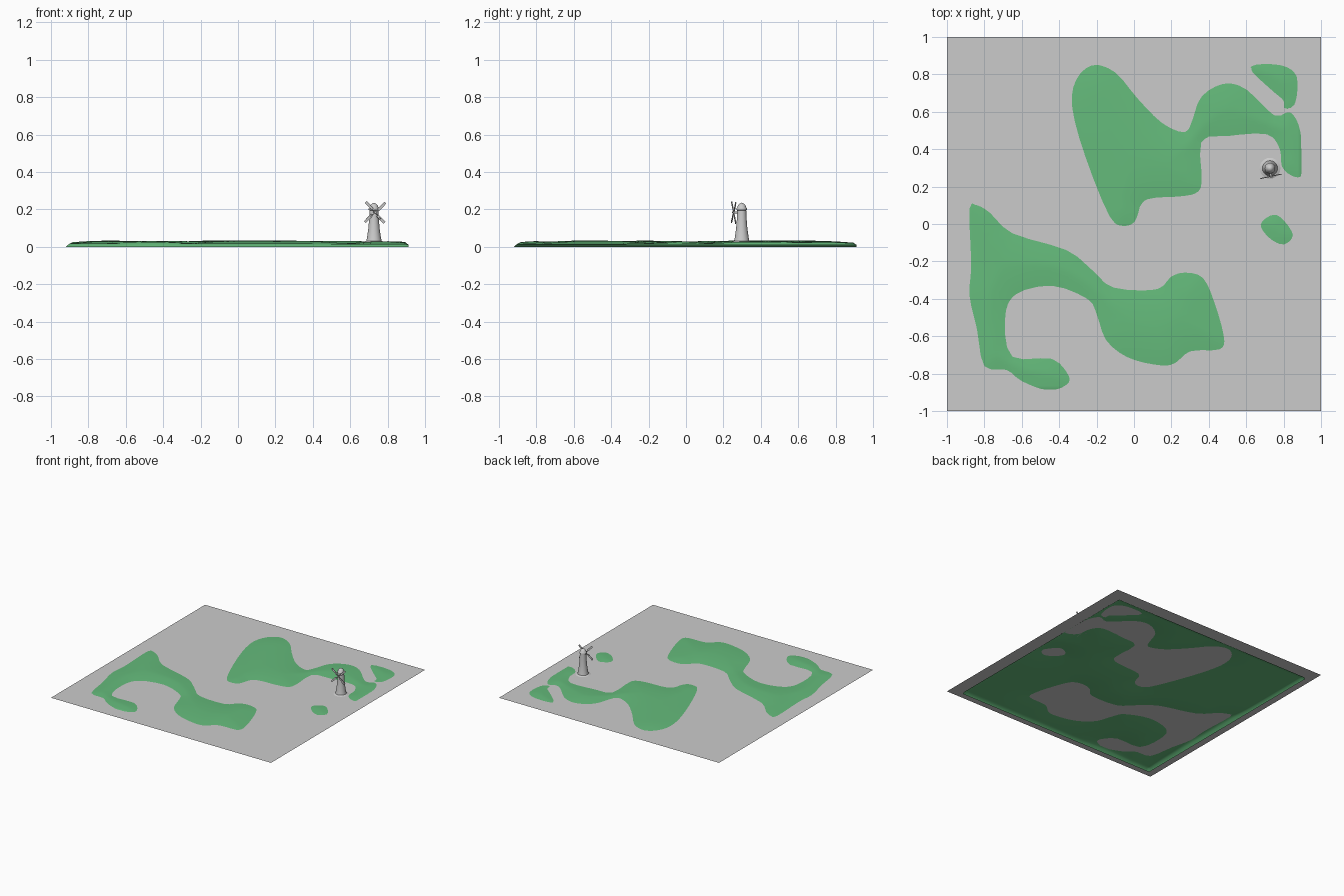
import bpy, bmesh, math
from mathutils import Vector, Matrix, geometry

if "Cube" in bpy.data.objects:
    bpy.data.objects.remove(bpy.data.objects["Cube"])

SEA = 0.025          # height of the flat sheet


def finish(name, bm, smooth=None, color=None):
    bmesh.ops.recalc_face_normals(bm, faces=bm.faces)
    mesh = bpy.data.meshes.new(name)
    bm.to_mesh(mesh)
    bm.free()
    ob = bpy.data.objects.new(name, mesh)
    bpy.context.collection.objects.link(ob)
    if color:
        mat = bpy.data.materials.new(name)
        mat.diffuse_color = color
        mat.use_nodes = True
        mat.node_tree.nodes["Principled BSDF"].inputs["Base Color"].default_value = mat.diffuse_color
        mesh.materials.append(mat)
    if smooth:
        bpy.context.view_layer.objects.active = ob
        ob.select_set(True)
        bpy.ops.object.shade_smooth_by_angle(angle=math.radians(smooth))
        ob.select_set(False)
    return ob


# Flat square sheet; the land rises through it
bm = bmesh.new()
bmesh.ops.create_grid(bm, x_segments=1, y_segments=1, size=1,
                      matrix=Matrix.Translation((0, 0, SEA)))
finish("water_sheet", bm)

# Shorelines of the land above the sheet
north = [(-.33, .62), (-.31, .77), (-.22, .85), (-.1, .81), (.02, .67), (.15, .54),
         (.27, .49), (.31, .55), (.36, .68), (.48, .75), (.6, .72), (.75, .58),
         (.83, .6), (.88, .53), (.9, .4), (.9, .26), (.84, .26), (.79, .31),
         (.78, .4), (.71, .48), (.5, .47), (.36, .44), (.36, .2), (.27, .15),
         (.06, .13), (.01, .02), (-.05, -.01), (-.13, .04), (-.26, .36)]
corner = [(.62, .84), (.78, .85), (.87, .79), (.86, .64), (.8, .62), (.8, .66), (.72, .73)]
islet = [(.69, .02), (.75, .05), (.8, .02), (.85, -.06), (.8, -.11), (.73, -.08), (.68, -.02)]
south = [(-.88, .08), (-.84, .1), (-.77, .06), (-.65, -.05), (-.36, -.14), (-.22, -.25),
         (-.11, -.34), (.12, -.35), (.2, -.28), (.28, -.26), (.37, -.29), (.43, -.42),
         (.48, -.6), (.46, -.67), (.3, -.68), (.21, -.75), (.1, -.75), (-.04, -.71),
         (-.15, -.62), (-.2, -.48), (-.25, -.4), (-.44, -.33), (-.64, -.38), (-.69, -.52),
         (-.65, -.71), (-.44, -.72), (-.35, -.81), (-.36, -.86), (-.46, -.89), (-.6, -.84),
         (-.68, -.78), (-.8, -.76), (-.84, -.56), (-.88, -.38), (-.87, -.22)]


def rounded(points, steps=3):
    """Closed Catmull-Rom curve through the points."""
    p = [Vector(q) for q in points]
    out = []
    for i in range(len(p)):
        a, b, c, d = (p[(i + k) % len(p)] for k in (-1, 0, 1, 2))
        for s in range(steps):
            t = s / steps
            out.append(.5 * (2 * b + (c - a) * t + (2 * a - 5 * b + 4 * c - d) * t * t
                             + (3 * b - a - 3 * c + d) * t ** 3))
    return out


shores = [rounded(s) for s in (north, corner, islet, south)]


def signed_distance(x, y):
    inside, best = False, 9.0
    for s in shores:
        for i in range(len(s)):
            ax, ay = s[i - 1]
            bx, by = s[i]
            dx, dy = bx - ax, by - ay
            t = max(0, min(1, ((x - ax) * dx + (y - ay) * dy) / (dx * dx + dy * dy + 1e-12)))
            best = min(best, (ax + t * dx - x) ** 2 + (ay + t * dy - y) ** 2)
            if (ay > y) != (by > y) and x < ax + (y - ay) * dx / dy:
                inside = not inside
    return math.sqrt(best) * (1 if inside else -1)


# Rolling land sheet with a turned-down rim
LOW, HIGH = -0.92, 0.912
bm = bmesh.new()
bmesh.ops.create_grid(bm, x_segments=100, y_segments=100, size=1)
for v in bm.verts:
    x = LOW + (v.co.x + 1) / 2 * (HIGH - LOW)
    y = LOW + (v.co.y + 1) / 2 * (HIGH - LOW)
    h = SEA + 0.009 * math.tanh(signed_distance(x, y) / 0.12)
    h = min(h, 0.9 * (min(x, y) - LOW), 0.01 + 1.3 * (HIGH - max(x, y)))
    v.co = (x, y, h)
finish("land", bm, 60, (0.13, 0.5, 0.2, 1))

# Windmill tower, turned from a profile
MX, MY = 0.727, 0.298
profile = [(.062, .022), (.05, .028), (.041, .031), (.037, .05), (.030, .10), (.026, .15),
           (.024, .195), (.028, .198), (.028, .205), (.023, .212), (.020, .222), (.011, .231), (0, .236)]
bm = bmesh.new()
vs = [bm.verts.new((r, 0, z)) for r, z in profile]
es = [bm.edges.new(e) for e in zip(vs, vs[1:])]
bmesh.ops.spin(bm, geom=vs + es, axis=(0, 0, 1), cent=(0, 0, 0), angle=math.tau, steps=20)
bmesh.ops.remove_doubles(bm, verts=bm.verts, dist=1e-5)
bmesh.ops.translate(bm, verts=bm.verts, vec=(MX, MY, 0))
finish("mill_tower", bm, 35)


def box(bm, size, loc, turn):
    bmesh.ops.create_cube(bm, size=1, matrix=turn @ Matrix.Translation(loc)
                          @ Matrix.Diagonal((*size, 1)))


# Four sails in a slightly yawed plane, with hub shaft
yaw = Matrix.Translation((0.733, 0.255, 0.184)) @ Matrix.Rotation(math.radians(12), 4, 'Z')
bm = bmesh.new()
for i in range(4):
    turn = yaw @ Matrix.Rotation(math.radians(45 + 90 * i), 4, 'Y')
    box(bm, (.005, .005, .076), (0, 0, .038), turn)
    box(bm, (.014, .003, .054), (.003, 0, .049), turn)
finish("mill_sails", bm)

bm = bmesh.new()
bmesh.ops.create_cone(bm, cap_ends=True, segments=12, radius1=.006, radius2=.006, depth=.04,
                      matrix=yaw @ Matrix.Translation((0, .013, 0)) @ Matrix.Rotation(math.pi / 2, 4, 'X'))
finish("mill_shaft", bm, 35)
